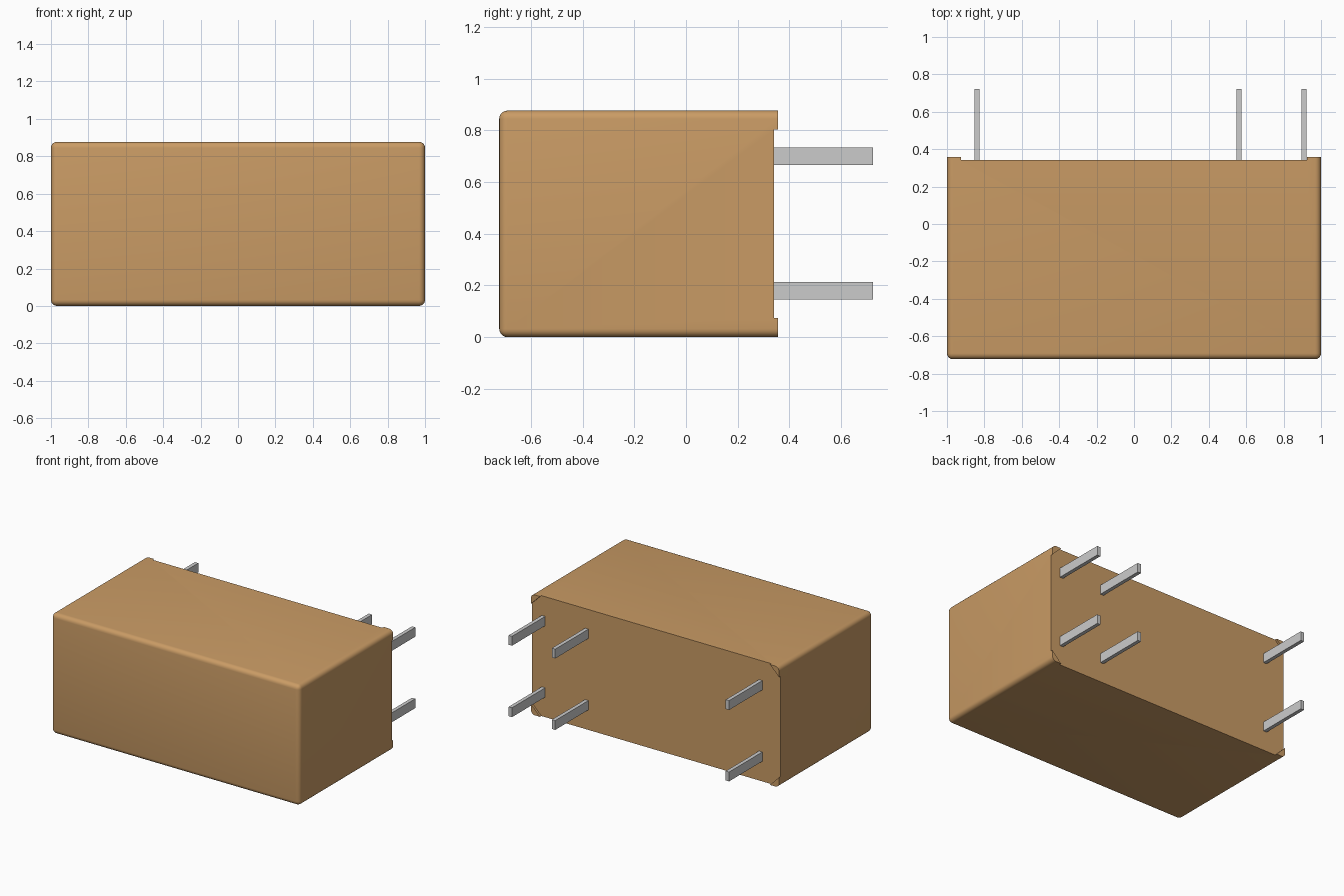
import bpy
import bmesh

if "Cube" in bpy.data.objects:
    bpy.data.objects.remove(bpy.data.objects["Cube"])

HEIGHT = 0.877
FRONT, BASE, FOOT, TIP = -0.723, 0.341, 0.357, 0.723
MID = HEIGHT / 2
CORNER = 0.074


def finish(name, bm):
    bmesh.ops.recalc_face_normals(bm, faces=bm.faces)
    mesh = bpy.data.meshes.new(name)
    bm.to_mesh(mesh)
    bm.free()
    obj = bpy.data.objects.new(name, mesh)
    bpy.context.collection.objects.link(obj)
    return obj


def box_bmesh(lo, hi):
    bm = bmesh.new()
    bmesh.ops.create_cube(bm, size=1)
    for v in bm.verts:
        v.co = [(a + b) / 2 + c * (b - a) for a, b, c in zip(lo, hi, v.co)]
    return bm


# Housing: rounded everywhere except around the back face
bm = box_bmesh((-1, FRONT, 0), (1, FOOT, HEIGHT))
edges = [e for e in bm.edges if any(v.co.y < 0 for v in e.verts)]
bmesh.ops.bevel(bm, geom=edges, offset=0.032, segments=5, profile=0.5, affect='EDGES')
housing = finish("housing", bm)

# Octagonal cutter recesses the back, leaving a triangular foot at each corner
bm = bmesh.new()
over = 0.1
hx, hz = 1 + over, MID + over
ix, iz = 1 - CORNER - over, MID - CORNER - over
outline = [(hx, -iz), (hx, iz), (ix, hz), (-ix, hz),
           (-hx, iz), (-hx, -iz), (-ix, -hz), (ix, -hz)]
face = bm.faces.new([bm.verts.new((x, BASE, MID + z)) for x, z in outline])
ext = bmesh.ops.extrude_face_region(bm, geom=[face])
for v in ext["geom"]:
    if isinstance(v, bmesh.types.BMVert):
        v.co.y += 0.1
cutter = finish("recess_cutter", bm)
cutter.hide_render = True

cut = housing.modifiers.new("recess", 'BOOLEAN')
cut.operation = 'DIFFERENCE'
cut.solver = 'EXACT'
cut.object = cutter
bpy.context.view_layer.objects.active = housing
housing.select_set(True)
bpy.ops.object.modifier_apply(modifier=cut.name)
bpy.data.objects.remove(cutter)
bpy.ops.object.shade_smooth_by_angle()

mat = bpy.data.materials.new("orange_plastic")
mat.diffuse_color = (0.59, 0.33, 0.13, 1)
mat.use_nodes = True
mat.node_tree.nodes["Principled BSDF"].inputs["Base Color"].default_value = mat.diffuse_color
housing.data.materials.append(mat)

# Flat contact pins: three columns, two rows
for i, x in enumerate((-0.84, 0.561, 0.909)):
    for row, z in (("lower", 0.18), ("upper", 0.70)):
        finish(f"pin_{row}_{i + 1}", box_bmesh((x - 0.0135, BASE - 0.01, z - 0.034),
                                               (x + 0.0135, TIP, z + 0.034)))
